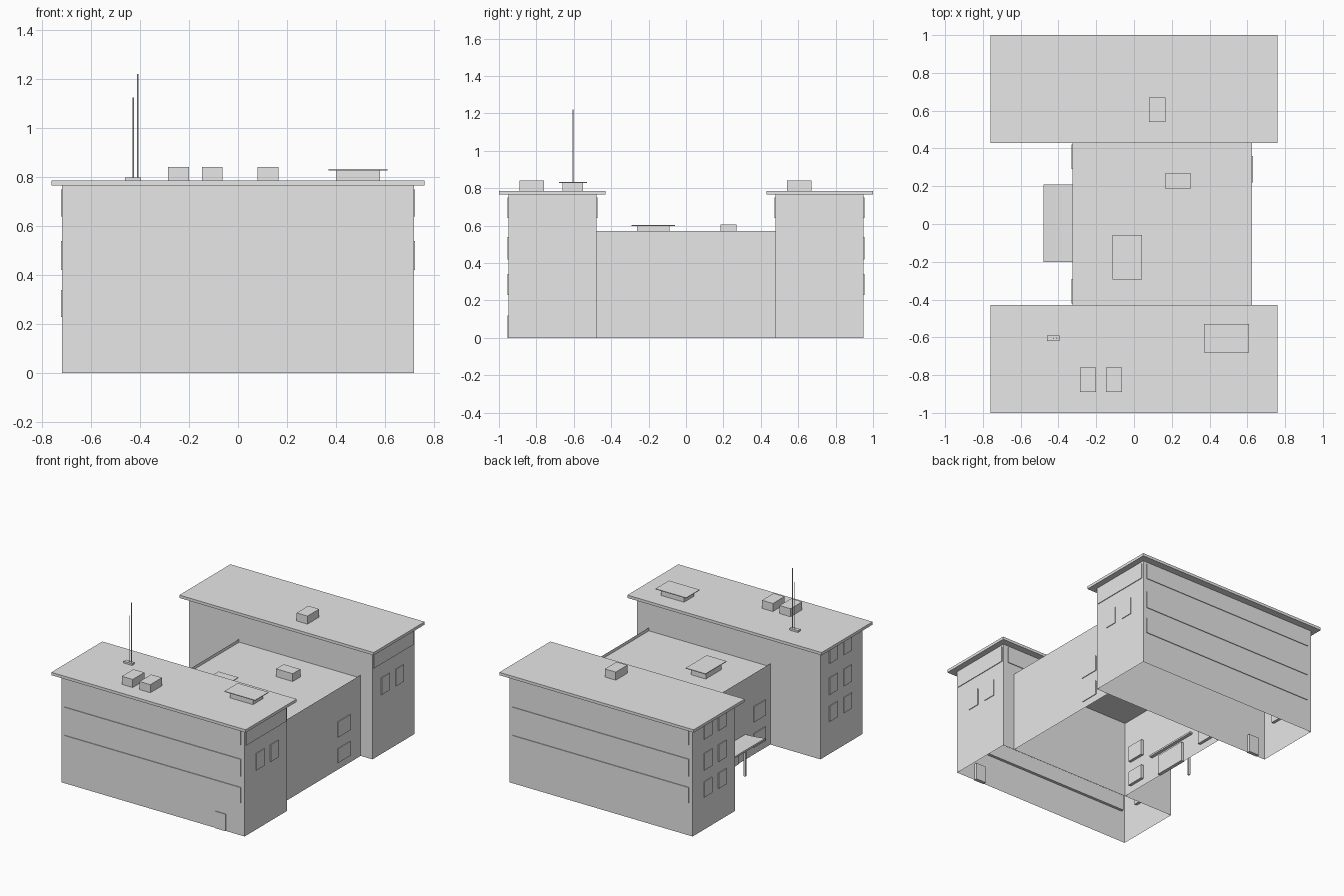
import bpy
import bmesh

cube = bpy.data.objects.get("Cube")
if cube:
    bpy.data.objects.remove(cube, do_unlink=True)

GREY = (0.8, 0.8, 0.8, 1.0)
mat = bpy.data.materials.new("light grey")
mat.use_nodes = True
mat.diffuse_color = GREY
mat.node_tree.nodes["Principled BSDF"].inputs["Base Color"].default_value = GREY


def finish(name, bm):
    mesh = bpy.data.meshes.new(name)
    bm.to_mesh(mesh)
    bm.free()
    mesh.materials.append(mat)
    obj = bpy.data.objects.new(name, mesh)
    bpy.context.collection.objects.link(obj)
    return obj


def add_box(bm, xs, ys, zs, open_bottom=False):
    """Box between pairs of coordinates, in any order."""
    (x0, x1), (y0, y1), (z0, z1) = sorted(xs), sorted(ys), sorted(zs)
    low, high = [[bm.verts.new(p) for p in
                  ((x0, y0, z), (x1, y0, z), (x1, y1, z), (x0, y1, z))]
                 for z in (z0, z1)]
    for i in range(4):
        j = (i + 1) % 4
        bm.faces.new((low[i], low[j], high[j], high[i]))
    top = bm.faces.new(high)
    if not open_bottom:
        bm.faces.new(low[::-1])
    return top


def box(name, xs, ys, zs, open_bottom=False):
    bm = bmesh.new()
    add_box(bm, xs, ys, zs, open_bottom)
    return finish(name, bm)


HALF = 0.717               # half width of the two wings
OUTER, INNER = 0.95, 0.478  # wing wall positions along y
EAVE, ROOF = 0.765, 0.785
MID_L, MID_R = -0.325, 0.625
DECK, PARAPET = 0.55, 0.572
ROWS = ((0.23, 0.34), (0.42, 0.54), (0.64, 0.75))
OUT, IN = 0.005, 0.02      # how far windows stand out of and into a wall


# Two tall wings with overhanging flat roofs
for side, label in ((-1, "front"), (1, "back")):
    box(label + "_wing", (-HALF, HALF), (side * OUTER, side * INNER),
        (0, EAVE), True)
    box(label + "_wing_roof", (-0.76, 0.76), (side, side * 0.43), (EAVE, ROOF))

# Low connecting block with a sunken roof deck
bm = bmesh.new()
top = add_box(bm, (MID_L, MID_R), (-INNER, INNER), (0, PARAPET), True)
bmesh.ops.inset_region(bm, faces=[top], thickness=0.022)
bmesh.ops.translate(bm, verts=top.verts, vec=(0, 0, DECK - PARAPET))
finish("middle_block", bm)

# Window bands along the long wing walls
bm = bmesh.new()
for side in (-1, 1):
    for row in ROWS:
        add_box(bm, (-0.69, 0.69),
                (side * (OUTER + OUT), side * (OUTER - IN)), row)
    add_box(bm, (-0.68, 0.68),
            (side * (INNER - OUT), side * (INNER + IN)), ROWS[2])
finish("window_bands", bm)

# Windows on the wing ends: pairs in rows, one wide band high on the left
bm = bmesh.new()
for end in (-1, 1):
    xs = (end * (HALF + OUT), end * (HALF - IN))
    for side in (-1, 1):
        rows = ROWS if end < 0 else ROWS[1:2]
        for row in rows:
            for y in (0.62, 0.78):
                add_box(bm, xs, (side * (y - 0.045), side * (y + 0.045)), row)
        if end > 0:
            add_box(bm, xs, (side * 0.49, side * 0.935), ROWS[2])
finish("end_windows", bm)

# Windows of the middle block
bm = bmesh.new()
for row in ((0.05, 0.15), (0.23, 0.34)):
    for ys in ((0.29, 0.42), (-0.42, -0.29)):
        add_box(bm, (MID_L - OUT, MID_L + IN), ys, row)
    add_box(bm, (MID_R + OUT, MID_R - IN), (0.22, 0.36), row)
finish("middle_windows", bm)

# Doors
box("front_door", (0.49, 0.57), (-OUTER - OUT, -OUTER + IN), (0, 0.12))
box("courtyard_door", (-0.65, -0.57), (INNER - OUT, INNER + IN), (0, 0.13))
box("entrance_door", (MID_L - OUT, MID_L + IN), (-0.12, 0.12), (0, 0.14))

# Entrance canopy, gently curving up towards its outer edge, on one post
profile = ((-0.30, 0.165), (-0.36, 0.167), (-0.42, 0.172), (-0.48, 0.18))
bm = bmesh.new()
loop = [bm.verts.new((x, -0.2, z)) for x, z in profile]
loop += [bm.verts.new((x, -0.2, z + 0.012)) for x, z in reversed(profile)]
face = bm.faces.new(loop)
ext = bmesh.ops.extrude_face_region(bm, geom=[face])
bmesh.ops.translate(bm, vec=(0, 0.41, 0),
                    verts=[v for v in ext["geom"] if isinstance(v, bmesh.types.BMVert)])
bmesh.ops.recalc_face_normals(bm, faces=bm.faces)
canopy = finish("entrance_canopy", bm)
bpy.context.view_layer.objects.active = canopy
canopy.select_set(True)
bpy.ops.object.shade_smooth_by_angle()
canopy.select_set(False)
box("canopy_post", (-0.472, -0.458), (-0.002, 0.012), (0, 0.18))

# Plain rooftop units
for name, x, y, w, d, zs in (
        ("front_unit_a", -0.243, -0.825, 0.085, 0.13, (ROOF, 0.842)),
        ("front_unit_b", -0.105, -0.825, 0.085, 0.13, (ROOF, 0.842)),
        ("back_unit", 0.123, 0.605, 0.085, 0.13, (ROOF, 0.842)),
        ("deck_unit", 0.233, 0.228, 0.13, 0.085, (DECK, 0.605)),
        ("mast_base", -0.428, -0.605, 0.066, 0.028, (ROOF, 0.798))):
    box(name, (x - w / 2, x + w / 2), (y - d / 2, y + d / 2), zs)

# Vents with a wide thin cap
for name, x, y, w, d, z0, z1 in (
        ("roof_vent", 0.49, -0.605, 0.24, 0.15, ROOF, 0.832),
        ("deck_vent", -0.035, -0.175, 0.155, 0.235, DECK, 0.604)):
    bw, bd = w * 0.375, d * 0.37
    box(name, (x - bw, x + bw), (y - bd, y + bd), (z0, z1 - 0.004))
    box(name + "_cap", (x - w / 2, x + w / 2), (y - d / 2, y + d / 2),
        (z1 - 0.005, z1))

# Aerial masts
for name, x, height in (("short_mast", -0.427, 1.125), ("tall_mast", -0.409, 1.22)):
    bpy.ops.mesh.primitive_cylinder_add(
        vertices=8, radius=0.003, depth=height - ROOF,
        location=(x, -0.605, (height + ROOF) / 2))
    bpy.context.object.name = name
    bpy.context.object.data.materials.append(mat)
